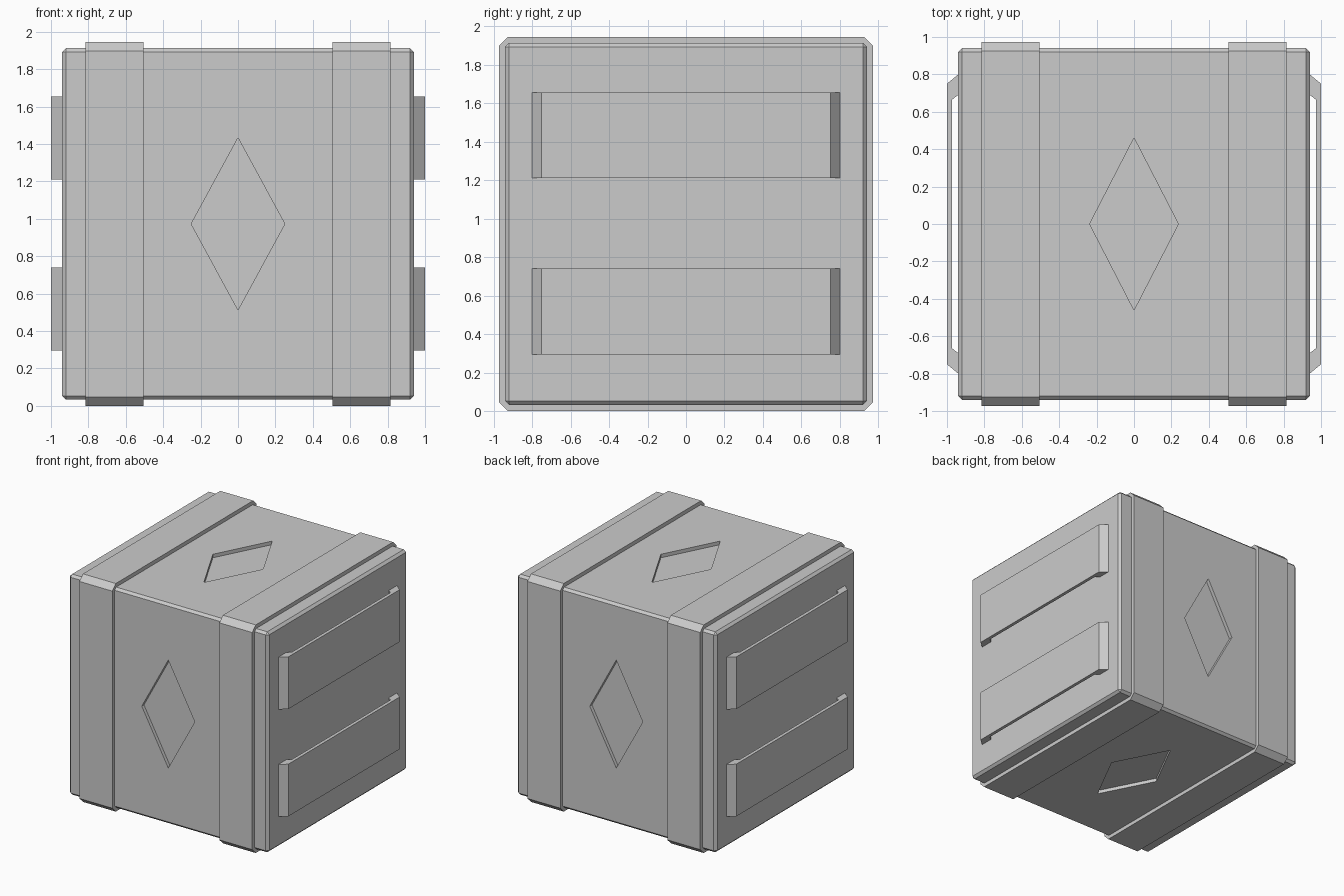
import bpy, bmesh
from mathutils import Vector

if "Cube" in bpy.data.objects:
    bpy.data.objects.remove(bpy.data.objects["Cube"])

MID = 0.9725      # height of the crate centre
HALF = 0.94       # half size of the body
STRAP = 0.9725    # half size of the straps


def finish(name, bm):
    bmesh.ops.recalc_face_normals(bm, faces=bm.faces)
    mesh = bpy.data.meshes.new(name)
    bm.to_mesh(mesh)
    bm.free()
    obj = bpy.data.objects.new(name, mesh)
    bpy.context.collection.objects.link(obj)
    return obj


def band(name, outer, inner, extrude, closed):
    """Band of quads between two matching paths, given thickness by extrusion."""
    bm = bmesh.new()
    o = [bm.verts.new(p) for p in outer]
    i = [bm.verts.new(p) for p in inner]
    n = len(o)
    for k in range(n if closed else n - 1):
        j = (k + 1) % n
        bm.faces.new((o[k], o[j], i[j], i[k]))
    # keep the start faces so the band is closed on both sides
    ret = bmesh.ops.extrude_face_region(bm, geom=bm.faces[:], use_keep_orig=True)
    verts = [v for v in ret["geom"] if isinstance(v, bmesh.types.BMVert)]
    bmesh.ops.translate(bm, verts=verts, vec=extrude)
    return finish(name, bm)


def octagon(x, half, cut):
    a, b = half, half - cut
    pts = [(-b, -a), (b, -a), (a, -b), (a, b), (b, a), (-b, a), (-a, b), (-a, -b)]
    return [(x, y, MID + z) for y, z in pts]


# Body: chamfered cube
bm = bmesh.new()
bmesh.ops.create_cube(bm, size=2 * HALF)
bmesh.ops.bevel(bm, geom=bm.edges[:], offset=0.02, segments=1,
                affect='EDGES', profile=0.5)
bmesh.ops.translate(bm, verts=bm.verts[:], vec=(0, 0, MID))
body = finish("crate_body", bm)

# Sunken diamonds on front, back, top and bottom
bm = bmesh.new()
for normal, up, half_width in (((0, -1, 0), (0, 0, 1), 0.25), ((0, 1, 0), (0, 0, 1), 0.25),
                               ((0, 0, 1), (0, 1, 0), 0.237), ((0, 0, -1), (0, 1, 0), 0.237)):
    n, u, side = Vector(normal), Vector(up) * 0.46, Vector((half_width, 0, 0))
    base = Vector((0, 0, MID)) + n * (HALF - 0.03)
    face = bm.faces.new([bm.verts.new(base + p) for p in (u, side, -u, -side)])
    ret = bmesh.ops.extrude_face_region(bm, geom=[face], use_keep_orig=True)
    top = [v for v in ret["geom"] if isinstance(v, bmesh.types.BMVert)]
    bmesh.ops.translate(bm, verts=top, vec=n * 0.1)
cutter = finish("diamond_cutter", bm)
cutter.hide_render = True
mod = body.modifiers.new("diamonds", 'BOOLEAN')
mod.operation = 'DIFFERENCE'
mod.solver = 'EXACT'
mod.object = cutter
bpy.context.view_layer.objects.active = body
bpy.ops.object.modifier_apply(modifier=mod.name)
bpy.data.objects.remove(cutter)

# Straps wrapped round the body
for side, x in (("left", -0.815), ("right", 0.505)):
    band("strap_" + side, octagon(x, STRAP, 0.047), octagon(x, HALF - 0.01, 0.03),
         (0.31, 0, 0), True)

# Open flat handles, two on each side
outer = [(0.93, -0.808), (1.0, -0.75), (1.0, 0.75), (0.93, 0.808)]
inner = [(0.93, -0.698), (0.972, -0.665), (0.972, 0.665), (0.93, 0.698)]
for side, s in (("left", -1), ("right", 1)):
    for level, z in (("lower", 0.295), ("upper", 1.21)):
        band(f"handle_{side}_{level}", [(s * x, y, z) for x, y in outer],
             [(s * x, y, z) for x, y in inner], (0, 0, 0.445), False)
